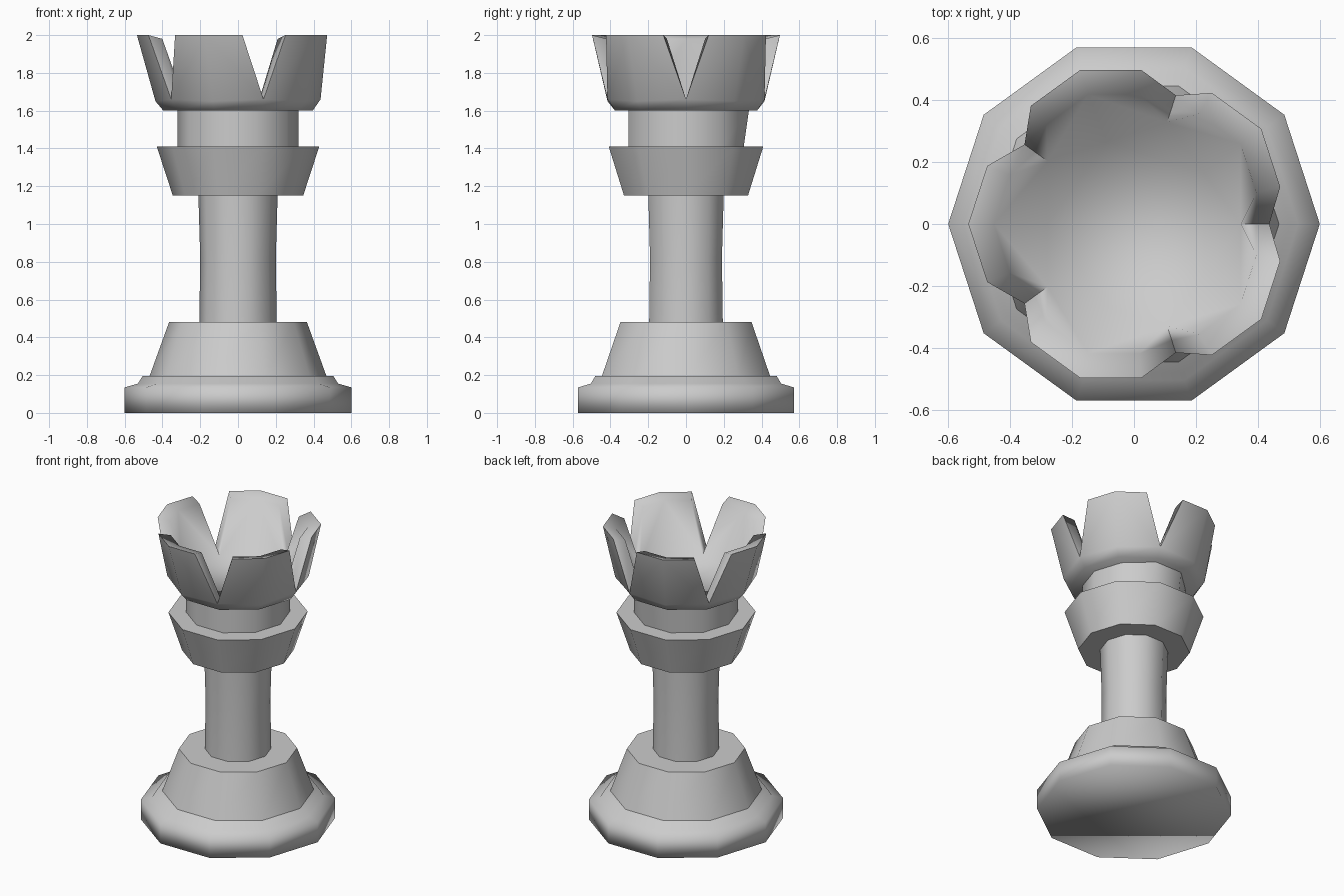
import bpy, bmesh, math
from mathutils import Vector

cube = bpy.data.objects.get("Cube")
if cube:
    bpy.data.objects.remove(cube, do_unlink=True)

SIDES = 10
GREY = (0.6, 0.6, 0.6)

stone = bpy.data.materials.new("light_grey")
stone.use_nodes = True
stone.diffuse_color = (*GREY, 1)
stone.node_tree.nodes["Principled BSDF"].inputs["Base Color"].default_value = (*GREY, 1)


def polar(r, step, z, shift=0.0):
    a = 2 * math.pi * step / SIDES
    return Vector((r * math.cos(a) + shift, r * math.sin(a), z))


def finish(name, bm, angle):
    bmesh.ops.recalc_face_normals(bm, faces=bm.faces)
    mesh = bpy.data.meshes.new(name)
    bm.to_mesh(mesh)
    bm.free()
    obj = bpy.data.objects.new(name, mesh)
    bpy.context.collection.objects.link(obj)
    mesh.materials.append(stone)
    bpy.ops.object.select_all(action='DESELECT')
    obj.select_set(True)
    bpy.context.view_layer.objects.active = obj
    bpy.ops.object.shade_smooth_by_angle(angle=math.radians(angle))
    return obj


def turned(name, profile, angle=40):
    """Closed ten-sided solid from (radius, height) pairs."""
    bm = bmesh.new()
    rings = [[bm.verts.new(polar(r, i, z)) for i in range(SIDES)] for r, z in profile]
    for low, high in zip(rings, rings[1:]):
        for i in range(SIDES):
            j = (i + 1) % SIDES
            bm.faces.new((low[i], low[j], high[j], high[i]))
    bm.faces.new(rings[0][::-1])
    bm.faces.new(rings[-1])
    return finish(name, bm, angle)


# Foot, pedestal, shaft and collar
turned("foot", [(0.6, 0), (0.6, 0.135), (0.53, 0.155), (0.505, 0.195)], 95)
turned("pedestal", [(0.47, 0.19), (0.365, 0.48)])
turned("shaft", [(0.205, 0.47), (0.2, 0.82), (0.21, 1.16)])
turned("collar", [(0.345, 1.15), (0.43, 1.41)])

# Neck, leaning out slightly at the back
neck = turned("neck", [(0.32, 1.4), (0.32, 1.61)])
for v in neck.data.vertices:
    if v.co.z > 1.5 and v.co.y > 0.25:
        v.co.y += 0.03

# Crown cup: five flared battlements between V notches
bm = bmesh.new()
new = bm.verts.new
base = [new(polar(0.395, i, 1.6)) for i in range(SIDES)]
belt = [new(polar(0.437, i, 1.65 + 0.01 * (i % 2 == 0))) for i in range(SIDES)]
floor = [new(polar(0.345 if i % 2 == 0 else 0.28, i, 1.64)) for i in range(SIDES)]
sill = {i: new(polar(0.395, i, 1.66)) for i in range(0, SIDES, 2)}
bm.faces.new(base[::-1])
bm.faces.new(floor)
for i in range(SIDES):
    j = (i + 1) % SIDES
    bm.faces.new((base[i], base[j], belt[j], belt[i]))

for m in range(1, SIDES, 2):
    def rim(r, z):
        mid = polar(r, m, z, -0.012)
        return new(mid), {s: new(mid.lerp(polar(r, m + s, z, -0.012), 0.61)) for s in (-1, 1)}
    out_mid, out_end = rim(0.523, 2.0)
    in_mid, in_end = rim(0.44, 1.98)
    for s in (-1, 1):
        n = (m + s) % SIDES
        bm.faces.new((belt[n], belt[m], out_mid, out_end[s]))      # outer wall
        bm.faces.new((floor[n], floor[m], in_mid, in_end[s]))      # inner wall
        bm.faces.new((floor[n], in_end[s], sill[n]))
        bm.faces.new((out_end[s], out_mid, in_mid, in_end[s]))     # rim
        bm.faces.new((belt[n], out_end[s], in_end[s], sill[n]))    # notch side
finish("crown_cup", bm, 75)
